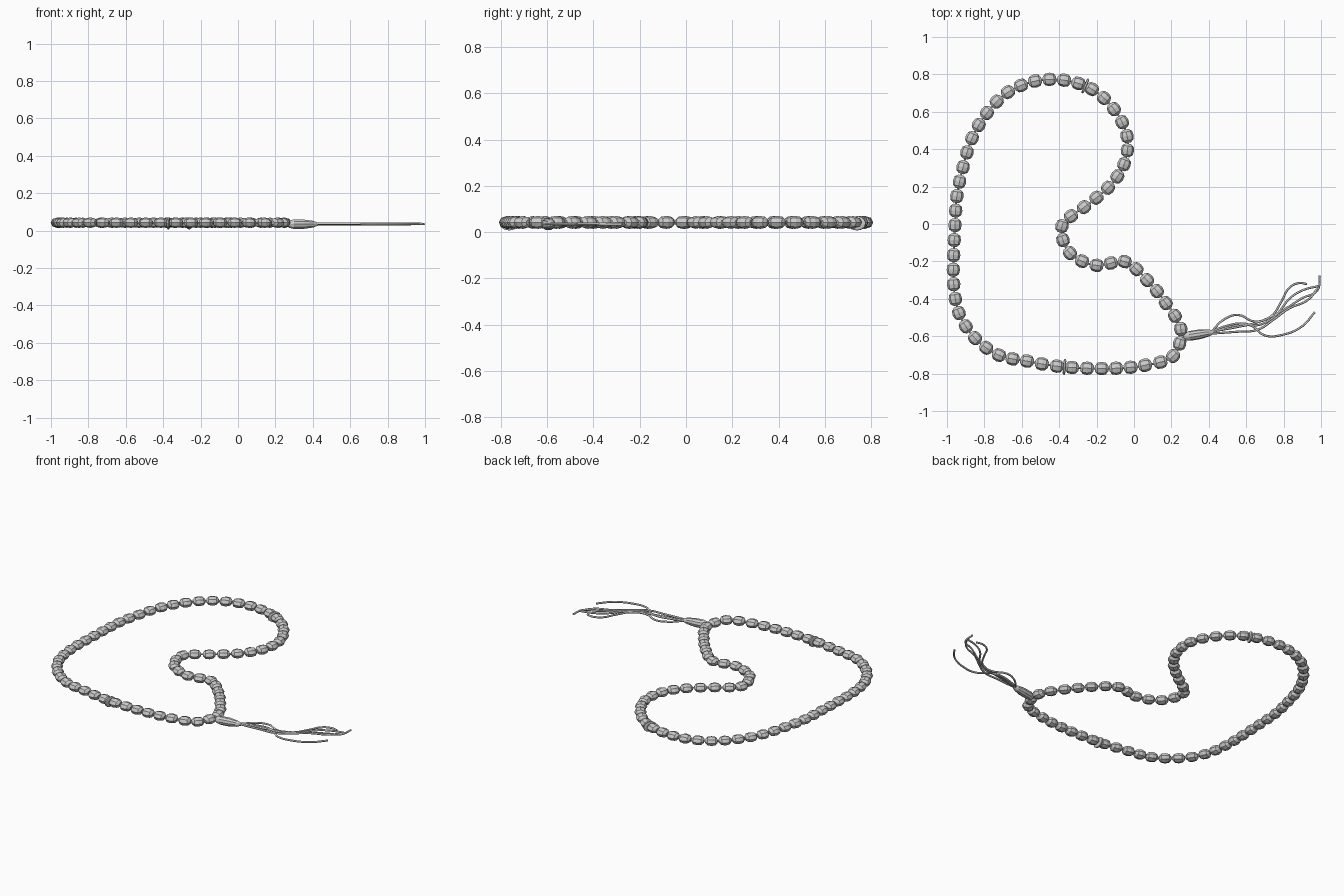
import bpy, math
from mathutils import Vector

if "Cube" in bpy.data.objects:
    bpy.data.objects.remove(bpy.data.objects["Cube"])

Z = 0.042    # height of the string
DY = -0.006  # small shift that centres the layout on y = 0

# every second bead centre along the closed loop
LOOP = [(.25, -.555), (.17, -.417), (.07, -.294), (-.05, -.195), (-.20, -.215), (-.342, -.15),
        (-.385, -.005), (-.267, .096), (-.139, .20), (-.053, .326), (-.037, .476), (-.107, .62),
        (-.225, .727), (-.374, .775), (-.529, .77), (-.674, .711), (-.786, .60), (-.866, .465),
        (-.914, .31), (-.947, .155), (-.957, 0), (-.964, -.16), (-.964, -.316), (-.936, -.47),
        (-.85, -.604), (-.722, -.695), (-.572, -.727), (-.412, -.754), (-.251, -.765),
        (-.096, -.765), (.059, -.749), (.209, -.70)]

# tassel threads, seen from above
THREADS = [
    [(.41, -.575), (.48, -.505), (.555, -.48), (.645, -.515), (.73, -.49), (.79, -.405), (.83, -.335), (.88, -.31), (.925, -.315)],
    [(.41, -.57), (.55, -.545), (.66, -.52), (.78, -.465), (.90, -.39), (.98, -.35), (.993, -.27)],
    [(.41, -.575), (.53, -.54), (.62, -.535), (.70, -.59), (.80, -.585), (.90, -.54), (.967, -.465)],
    [(.41, -.57), (.49, -.54), (.57, -.525), (.66, -.535), (.75, -.49), (.84, -.385), (.91, -.345), (.99, -.325)],
    [(.41, -.58), (.55, -.57), (.66, -.56), (.74, -.51), (.83, -.445), (.93, -.40), (.98, -.34)],
]


def lathe_data(name, profile, sides):
    """Surface turned around the local x axis."""
    verts, faces = [], []
    for x, r in profile:
        for k in range(sides):
            a = 2 * math.pi * k / sides
            verts.append((x, r * math.cos(a), r * math.sin(a)))
    for i in range(len(profile) - 1):
        for k in range(sides):
            n = (k + 1) % sides
            faces.append((i * sides + n, (i + 1) * sides + n, (i + 1) * sides + k, i * sides + k))
    last = (len(profile) - 1) * sides
    faces.append(tuple(reversed(range(sides))))
    faces.append(tuple(last + k for k in range(sides)))
    me = bpy.data.meshes.new(name)
    me.from_pydata(verts, [], faces)
    me.update()
    return me


def place(name, me, pos, angle, flat=1.0):
    ob = bpy.data.objects.new(name, me)
    ob.location = pos
    ob.rotation_euler = (0, 0, angle)
    ob.scale = (1, 1, flat)
    bpy.context.collection.objects.link(ob)


def at(t):
    """Position and direction on the loop; t counts beads."""
    n = len(LOOP)
    i, u = int(t // 2), (t % 2) / 2
    p0, p1, p2, p3 = (Vector(LOOP[(i + k) % n]) for k in (-1, 0, 1, 2))
    b, c, d = p2 - p0, 2 * p0 - 5 * p1 + 4 * p2 - p3, -p0 + 3 * p1 - 3 * p2 + p3
    p = p1 + .5 * (b * u + c * u * u + d * u ** 3)
    tan = .5 * (b + 2 * c * u + 3 * d * u * u)
    return (p.x, p.y + DY, Z), math.atan2(tan.y, tan.x)


def cord(name, pts, radius, cyclic=False):
    cu = bpy.data.curves.new(name, 'CURVE')
    cu.dimensions = '3D'
    cu.bevel_depth, cu.bevel_resolution, cu.resolution_u = radius, 1, 5
    cu.use_fill_caps = True
    sp = cu.splines.new('BEZIER')
    sp.bezier_points.add(len(pts) - 1)
    for bp, p in zip(sp.bezier_points, pts):
        bp.co = p
        bp.handle_left_type = bp.handle_right_type = 'AUTO'
    sp.use_cyclic_u = cyclic
    ob = bpy.data.objects.new(name, cu)
    bpy.context.collection.objects.link(ob)


# beads: faceted, slightly flattened barrels with a ridge round the middle
bead = lathe_data("bead", [(-.036, .014), (-.023, .031), (0, .036), (.023, .031), (.036, .014)], 8)
for i in range(64):
    pos, ang = at(i)
    place(f"bead_{i:02d}", bead, pos, ang, .78)

# two thin divider discs
disc = lathe_data("divider", [(-.007, .034), (-.004, .042), (.004, .042), (.007, .034)], 12)
for i, t in enumerate((24.5, 54.5)):
    pos, ang = at(t)
    place(f"divider_disc_{i}", disc, (pos[0], pos[1], .038), ang, .74)

# string through the beads
cord("string", [at(i)[0] for i in range(64)], .005, True)

# tassel cap and its link to the loop
cap = lathe_data("tassel_cap", [(0, .010), (.012, .020), (.035, .026), (.09, .026), (.14, .019), (.165, .009)], 10)
place("tassel_cap", cap, (.262, -.598 + DY, .034), math.radians(9), 1.0)
cord("tassel_link", [(.245, -.60 + DY, Z), (.275, -.596 + DY, .037)], .008)

# tassel threads
for i, pts in enumerate(THREADS):
    cord(f"tassel_thread_{i}", [(x, y + DY, .035 + .001 * (i - 2)) for x, y in pts], .0058)
